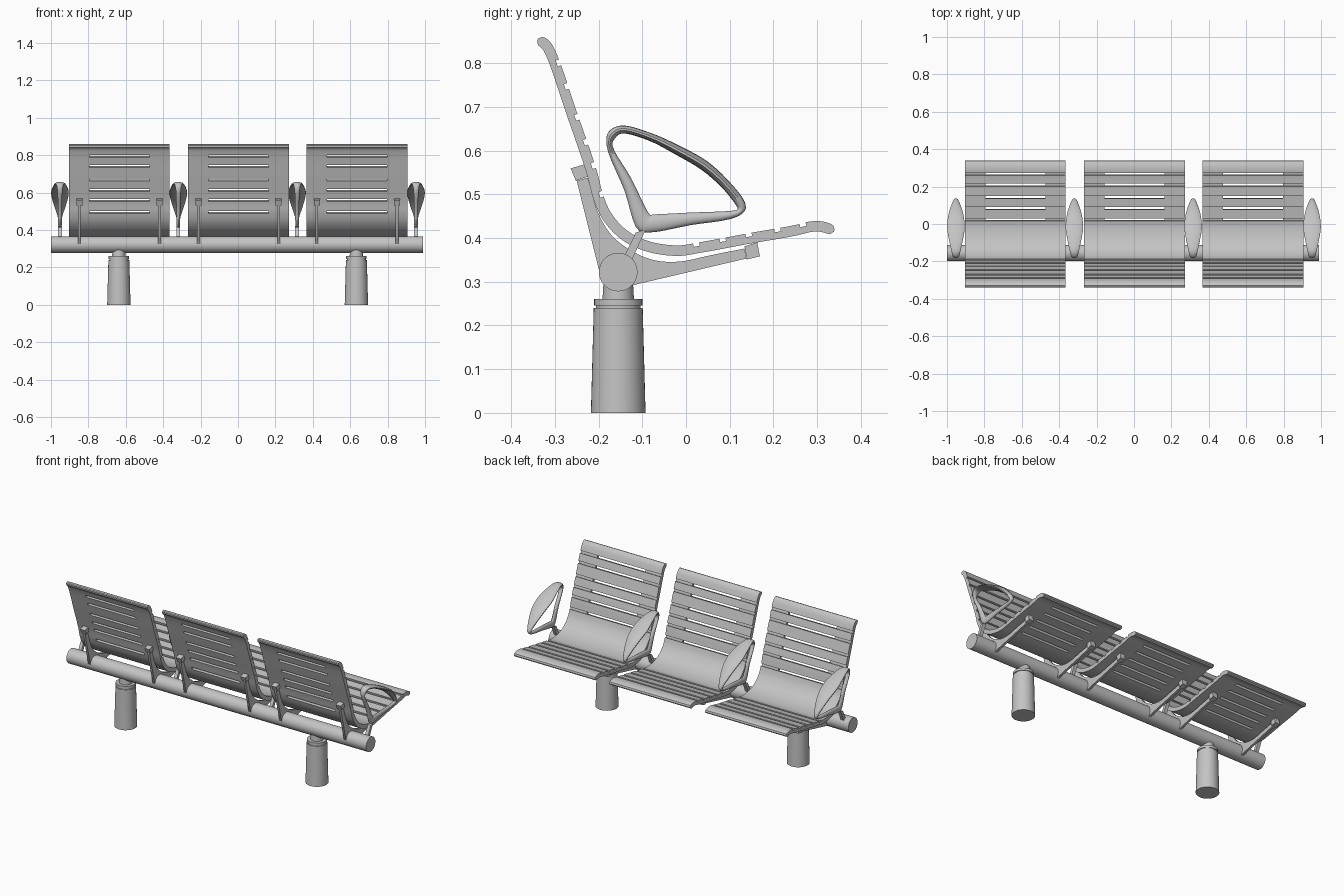
import bpy, bmesh, math
from mathutils import Vector, Matrix

cube = bpy.data.objects.get("Cube")
if cube:
    bpy.data.objects.remove(cube)

metal = bpy.data.materials.new("grey_metal")
metal.use_nodes = True
GREY = (0.55, 0.55, 0.55, 1)
metal.diffuse_color = GREY
metal.node_tree.nodes["Principled BSDF"].inputs["Base Color"].default_value = GREY

parts = []


def finish(bm, name):
    bmesh.ops.recalc_face_normals(bm, faces=bm.faces)
    mesh = bpy.data.meshes.new(name)
    bm.to_mesh(mesh)
    bm.free()
    mesh.materials.append(metal)
    obj = bpy.data.objects.new(name, mesh)
    bpy.context.collection.objects.link(obj)
    parts.append(obj)
    return obj


def prism(bm, outline, x0, x1):
    """Extrude a (y, z) outline from x0 to x1."""
    a, b = [[bm.verts.new((x, p[0], p[1])) for p in outline] for x in (x0, x1)]
    bm.faces.new(a)
    bm.faces.new(b)
    n = len(outline)
    for i in range(n):
        j = (i + 1) % n
        bm.faces.new((a[i], a[j], b[j], b[i]))


def spline(points, steps, closed=False):
    """Centripetal spline through points of any dimension."""
    pts = [Vector(p) for p in points]
    n = len(pts)
    if closed:
        pts = [pts[-1]] + pts + pts[:2]
    else:
        pts = [pts[0] * 2 - pts[1]] + pts + [pts[-1] * 2 - pts[-2]]
    out = []
    for i in range(n if closed else n - 1):
        p = pts[i:i + 4]
        t = [0]
        for a, b in zip(p, p[1:]):
            t.append(t[-1] + math.sqrt((b - a).length))
        for k in range(steps):
            u = t[1] + (t[2] - t[1]) * k / steps
            q, span = p, 1
            for span in (1, 2):
                q = [(q[j] * (t[j + span] - u) + q[j + 1] * (u - t[j])) / (t[j + span] - t[j])
                     for j in range(len(q) - 1)]
            out.append((q[0] * (t[2] - u) + q[1] * (u - t[1])) / (t[2] - t[1]))
    if not closed:
        out.append(pts[-2])
    return out


# Seat shell centreline, from the top of the back to the front lip
path = spline([(-.339, .854), (-.321, .842), (-.307, .817), (-.262, .687), (-.216, .552),
               (-.2, .492), (-.179, .447), (-.14, .406), (-.088, .381), (-.019, .371),
               (.031, .378), (.145, .399), (.248, .417), (.287, .426), (.31, .426),
               (.339, .417)], 10)
arc = [0]
for a, b in zip(path, path[1:]):
    arc.append(arc[-1] + (b - a).length)
LENGTH = arc[-1]
HALF = .012


def at(s):
    """Point and upward normal at a distance along the shell."""
    i = max(k for k in range(len(arc) - 1) if arc[k] <= s + 1e-9)
    d = path[i + 1] - path[i]
    p = path[i] + d * ((s - arc[i]) / d.length)
    lo, hi = path[max(i - 1, 0)], path[min(i + 2, len(path) - 1)]
    t = (hi - lo).normalized()
    return p, Vector((-t.y, t.x))


def strip(s0, s1, drop=0):
    """Closed outline of a shell piece, rounded at the shell's free ends."""
    n = max(2, int((s1 - s0) / .006))
    upper, lower = [], []
    for k in range(n + 1):
        s = s0 + (s1 - s0) * k / n
        p, nrm = at(s)
        e = max(0, 1 - min(s, LENGTH - s) / HALF)
        h = HALF * max(.25, math.sqrt(1 - e * e))
        upper.append(p + nrm * (h - drop))
        lower.append(p - nrm * h)
    return upper + lower[::-1]


# Groove positions: six on the back, five on the seat
grooves = []
for k in range(6):
    z = .8 - .06 * k
    grooves.append(min(zip(path, arc), key=lambda q: abs(q[0].y - z) + (q[0].x > -.15))[1])
for k in range(5):
    y = .024 + .0615 * k
    grooves.append(min(zip(path, arc), key=lambda q: abs(q[0].x - y))[1])

HALF_SEAT, HALF_SLOT, HALF_GAP = .269, .16, .007


def seat_shell(name, cx):
    bm = bmesh.new()
    start = 0
    for g in grooves + [LENGTH + HALF_GAP]:
        prism(bm, strip(start, g - HALF_GAP), cx - HALF_SEAT, cx + HALF_SEAT)
        start = g + HALF_GAP
    for g in grooves:
        web = strip(g - HALF_GAP, g + HALF_GAP, .008)
        for side in (-1, 1):
            prism(bm, web, cx + side * HALF_SLOT, cx + side * HALF_SEAT)
    finish(bm, name)


# V-shaped bracket under each shell with two clamp blocks
inner = spline([(-.225, .538), (-.202, .46), (-.17, .406), (-.122, .369), (-.072, .349),
                (-.015, .346), (.054, .36), (.134, .376)], 4)
bracket = inner + [Vector(p) for p in ((.138, .353), (-.113, .294), (-.155, .282),
                                       (-.198, .323), (-.25, .531))]
clamps = [[(-.264, .559), (-.234, .568), (-.223, .541), (-.252, .531)],
          [(.134, .381), (.163, .39), (.169, .358), (.139, .351)]]


def seat_bracket(name, cx):
    bm = bmesh.new()
    prism(bm, bracket, cx - .007, cx + .007)
    for block in clamps:
        prism(bm, block, cx - .016, cx + .016)
    finish(bm, name)


# Armrest ring: outer y, z, inner y, z and half width, in thousandths
ring = spline([(-106, 415, -83, 454, 10), (-141, 509, -125, 536, 11),
               (-182, 614, -168, 611, 14), (-177, 643, -163, 627, 18),
               (-150, 657, -147, 639, 24), (-83, 641, -86, 623, 38),
               (-15, 611, -24, 591, 48), (49, 575, 38, 554, 42),
               (99, 529, 86, 511, 28), (134, 483, 115, 474, 14),
               (136, 465, 118, 467, 11), (118, 449, 111, 463, 10),
               (8, 429, 8, 458, 10), (-79, 413, -74, 454, 10)], 5, True)


def armrest(name, cx):
    bm = bmesh.new()
    loops = []
    sides = 14
    for r in ring:
        oy, oz, iy, iz, w = r / 1000
        out, inn = Vector((oy, oz)), Vector((iy, iz))
        mid, half = (out + inn) / 2, (out - inn) / 2
        loop = []
        for k in range(sides):
            a = math.tau * k / sides
            p = mid + half * math.cos(a)
            loop.append(bm.verts.new((cx + w * math.sin(a), p.x, p.y)))
        loops.append(loop)
    for i, loop in enumerate(loops):
        nxt = loops[(i + 1) % len(loops)]
        for k in range(sides):
            m = (k + 1) % sides
            bm.faces.new((loop[k], loop[m], nxt[m], nxt[k]))
    # Stem down to the beam
    prism(bm, [(-.115, .412), (-.092, .42), (-.128, .34), (-.15, .34)], cx - .01, cx + .01)
    finish(bm, name)


def lathe(name, profile, cx, cy, sides=40):
    """Revolve (radius, z) points around a vertical axis."""
    bm = bmesh.new()
    rings = [[bm.verts.new((cx + r * math.cos(math.tau * k / sides),
                            cy + r * math.sin(math.tau * k / sides), z))
              for k in range(sides)] for r, z in profile]
    for lo, hi in zip(rings, rings[1:]):
        for k in range(sides):
            m = (k + 1) % sides
            bm.faces.new((lo[k], lo[m], hi[m], hi[k]))
    bm.faces.new(rings[0])
    bm.faces.new(rings[-1])
    finish(bm, name)


# Cross beam
BEAM_Y, BEAM_Z = -.155, .322
bm = bmesh.new()
bmesh.ops.create_cone(bm, cap_ends=True, segments=48, radius1=.044, radius2=.044, depth=1.99,
                      matrix=Matrix.Translation((-.005, BEAM_Y, BEAM_Z))
                      @ Matrix.Rotation(math.pi / 2, 4, 'Y'))
finish(bm, "cross_beam")

# Pedestal legs with a grooved collar and a neck
leg = [(.0625, 0), (.056, .24), (.051, .24), (.051, .246), (.055, .246), (.055, .26),
       (.036, .26), (.033, .31)]
for name, x in (("right", -.637), ("left", .633)):
    lathe(name + "_leg", leg, x, BEAM_Y)

# Three seats
for name, x in (("right", -.634), ("middle", .003), ("left", .636)):
    seat_shell(name + "_seat_shell", x)
    for side, dx in (("right", -.214), ("left", .214)):
        seat_bracket(name + "_seat_" + side + "_bracket", x + dx)

# Four armrests
for name, x in (("right_outer", -.952), ("right_inner", -.319),
                ("left_inner", .316), ("left_outer", .952)):
    armrest(name + "_armrest", x)

bpy.ops.object.select_all(action='DESELECT')
for obj in parts:
    obj.select_set(True)
bpy.context.view_layer.objects.active = parts[0]
bpy.ops.object.shade_smooth_by_angle(angle=math.radians(35))
